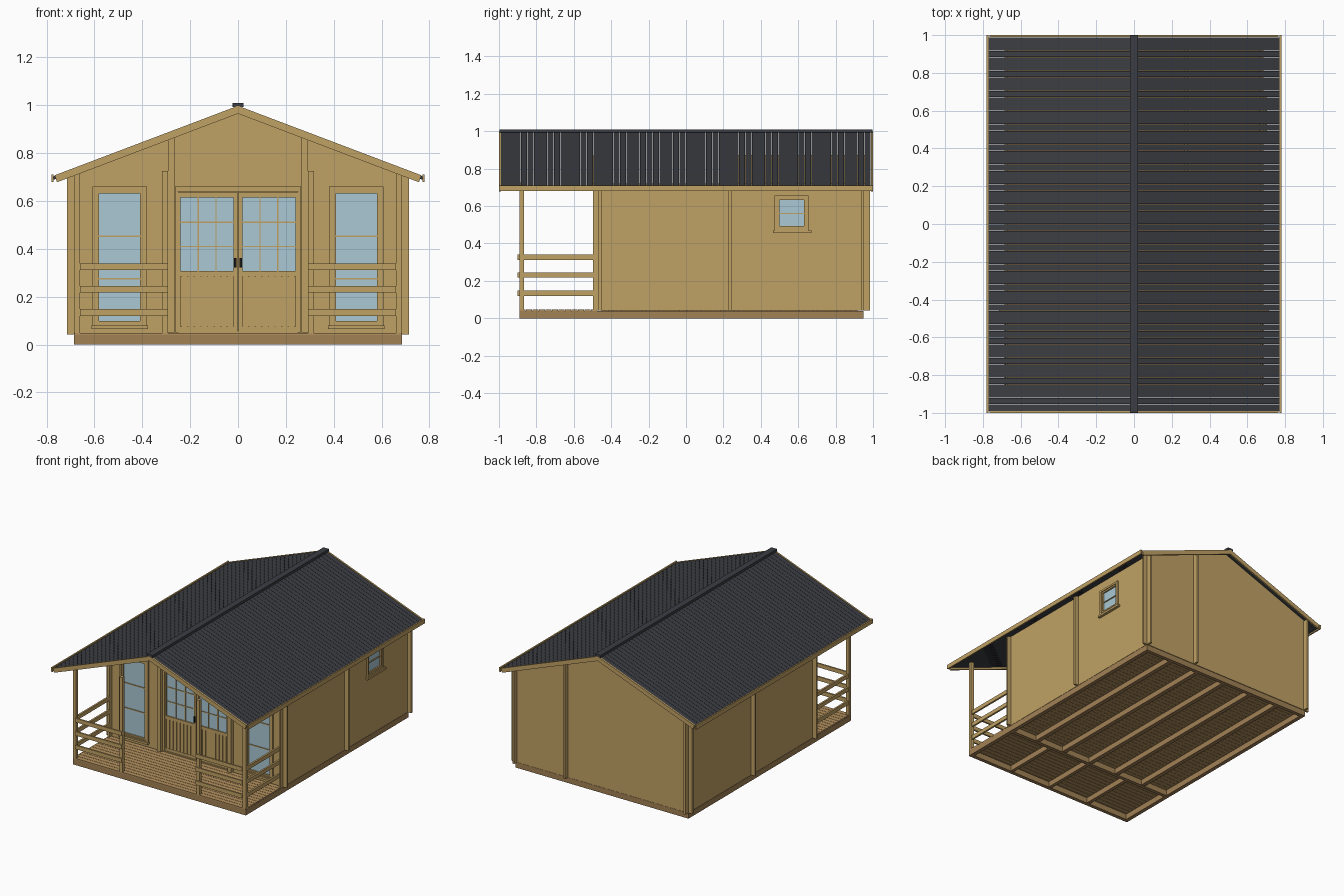
import bpy, bmesh

if "Cube" in bpy.data.objects:
    bpy.data.objects.remove(bpy.data.objects["Cube"])


def material(name, col):
    m = bpy.data.materials.new(name)
    m.diffuse_color = (*col, 1)
    m.use_nodes = True
    m.node_tree.nodes["Principled BSDF"].inputs["Base Color"].default_value = m.diffuse_color
    return m


WOOD = material("wood", (0.53, 0.36, 0.13))
BASE = material("base_wood", (0.36, 0.22, 0.09))
DECK = material("deck_wood", (0.45, 0.28, 0.11))
DARK = material("roofing", (0.045, 0.048, 0.057))
GLASS = material("glass", (0.40, 0.58, 0.66))
BLACK = material("handle_black", (0.01, 0.01, 0.01))

RIDGE, SLOPE, THICK = 0.995, 0.379, 0.014


def under(x):
    """Height of the roof underside at x."""
    return RIDGE - THICK - SLOPE * abs(x)


def prisms(name, items, mat):
    """items: (xz outline, y0, y1), all joined into one object."""
    bm = bmesh.new()
    for pts, y0, y1 in items:
        a = [bm.verts.new((x, y0, z)) for x, z in pts]
        b = [bm.verts.new((x, y1, z)) for x, z in pts]
        n = len(pts)
        bm.faces.new(a)
        bm.faces.new(b[::-1])
        for i in range(n):
            bm.faces.new((a[i], b[i], b[(i + 1) % n], a[(i + 1) % n]))
    bmesh.ops.recalc_face_normals(bm, faces=bm.faces)
    me = bpy.data.meshes.new(name)
    bm.to_mesh(me)
    bm.free()
    ob = bpy.data.objects.new(name, me)
    bpy.context.collection.objects.link(ob)
    if mat:
        me.materials.append(mat)
    return ob


def boxes(name, items, mat):
    """items: (x0, x1, y0, y1, z0, z1)."""
    return prisms(name, [([(a, e), (b, e), (b, f), (a, f)], c, d)
                         for a, b, c, d, e, f in items], mat)


def both(items):
    """Add the mirror image in x."""
    return items + [(-b, -a, *r) for a, b, *r in items]


def cut(ob, name, items):
    for i, it in enumerate(items):
        c = boxes(f"{name}_{i}", [it], None)
        c.hide_render = True
        c.hide_viewport = True
        m = ob.modifiers.new("opening", 'BOOLEAN')
        m.operation = 'DIFFERENCE'
        m.solver = 'EXACT'
        m.object = c


def ring(u0, u1, z0, z1, w, d0, d1):
    """Four boards around a rectangle; w is the board width."""
    return [(u0, u0 + w, d0, d1, z0, z1), (u1 - w, u1, d0, d1, z0, z1),
            (u0 + w, u1 - w, d0, d1, z0, z0 + w), (u0 + w, u1 - w, d0, d1, z1 - w, z1)]


# Foundation frame and joists
boxes("foundation_frame", both([(0.657, 0.685, -0.89, 0.95, 0, 0.04)]) + [
    (-0.657, 0.657, y, y + 0.026, 0, 0.04) for y in (-0.89, -0.475, 0.924)], BASE)
boxes("floor_joists", [(x - 0.015, x + 0.015, -0.449, 0.924, 0.002, 0.04)
                       for x in [-0.457 + 0.2285 * i for i in range(5)]], BASE)
boxes("porch_joists", [(x - 0.012, x + 0.012, -0.864, -0.475, 0.002, 0.04)
                       for x in (-0.33, 0, 0.33)], BASE)

# Floor boards with narrow gaps
P = 0.0352
boxes("porch_boards", [(-0.684, 0.684, -0.89 + i * P * 0.985, -0.89 + (i + 0.93) * P * 0.985, 0.04, 0.048)
                       for i in range(12)], DECK)
boxes("floor_boards", [(-0.67, 0.67, -0.453 + i * P, -0.453 + (i + 0.95) * P, 0.04, 0.05)
                       for i in range(39)], DECK)


# Log walls, crossing over at the corners
def gable(e):
    return [(-e, 0.042), (e, 0.042), (e, under(e)), (0, under(0)), (-e, under(e))]


front = prisms("front_wall", [(gable(0.715), -0.467, -0.453)], WOOD)
cut(front, "front_cutter", [(-0.25, 0.25, -0.6, -0.3, 0.052, 0.645),
                            (0.395, 0.595, -0.6, -0.3, 0.085, 0.645),
                            (-0.595, -0.395, -0.6, -0.3, 0.085, 0.645)])
prisms("back_wall", [(gable(0.715), 0.938, 0.952)], WOOD)
prisms("cross_partition", [(gable(0.715), 0.228, 0.242)], WOOD)
H = under(0.685)
right = boxes("right_wall", [(0.671, 0.685, -0.497, 0.985, 0.042, H)], WOOD)
cut(right, "side_cutter", [(0.6, 0.8, 0.485, 0.645, 0.48, 0.645)])
boxes("left_wall", [(-0.685, -0.671, -0.497, 0.985, 0.042, H)], WOOD)
boxes("rear_partition", [(0.268, 0.282, 0.242, 0.985, 0.042, under(0.282))], WOOD)
boxes("front_wall_stubs", both([(0.265, 0.293, -0.497, -0.467, 0.05, under(0.293))]), WOOD)

# Porch posts and rails
boxes("corner_posts", both([(0.66, 0.685, -0.89, -0.865, 0.048, 0.712)]), WOOD)
boxes("inner_posts", both([(0.293, 0.317, -0.89, -0.865, 0.048, 0.725)]), WOOD)
for i, z in enumerate((0.12, 0.217, 0.312)):
    boxes(f"porch_rails_{i}", both([(0.293, 0.66, -0.9, -0.888, z, z + 0.028),
                                    (0.667, 0.68, -0.87, -0.497, z, z + 0.028)]), WOOD)

# Double door: casing, leaves, muntins, slats, glass, handles
boxes("door_casing", both([(0.25, 0.264, -0.477, -0.445, 0.05, 0.66)]) + [
    (-0.25, 0.25, -0.477, -0.445, 0.64, 0.66), (-0.25, 0.25, -0.477, -0.445, 0.048, 0.056)], WOOD)
leaf = [(0.002, 0.018, -0.471, -0.451, 0.056, 0.638), (0.24, 0.25, -0.471, -0.451, 0.056, 0.638),
        (0.018, 0.24, -0.471, -0.451, 0.056, 0.075), (0.018, 0.24, -0.471, -0.451, 0.285, 0.307),
        (0.018, 0.24, -0.471, -0.451, 0.614, 0.638)]
boxes("door_leaves", both(leaf), WOOD)
boxes("door_muntins", both([(x - 0.003, x + 0.003, -0.468, -0.454, 0.307, 0.614) for x in (0.092, 0.166)] +
                           [(0.018, 0.24, -0.467, -0.455, z - 0.003, z + 0.003) for z in (0.41, 0.512)]), WOOD)
boxes("door_slats", both([(0.02 + i * 0.0275, 0.042 + i * 0.0275, -0.469, -0.455, 0.073, 0.287)
                          for i in range(8)] + [(0.018, 0.24, -0.464, -0.456, 0.073, 0.287)]), WOOD)
boxes("door_glass", both([(0.017, 0.241, -0.463, -0.459, 0.305, 0.616)]), GLASS)
boxes("door_handles", both([(0.007, 0.016, -0.482, -0.471, 0.322, 0.362)]), BLACK)

# Tall front windows
boxes("front_window_casing", both(ring(0.38, 0.608, 0.072, 0.66, 0.016, -0.477, -0.467)), WOOD)
boxes("front_window_sash", both(ring(0.394, 0.596, 0.083, 0.646, 0.015, -0.471, -0.447)), WOOD)
boxes("front_window_bars", both([(0.407, 0.583, -0.467, -0.453, z - 0.003, z + 0.003)
                                 for z in (0.275, 0.453)]), WOOD)
boxes("front_window_glass", both([(0.405, 0.585, -0.462, -0.458, 0.095, 0.635)]), GLASS)
boxes("front_window_sill", both([(0.376, 0.612, -0.485, -0.467, 0.065, 0.08)]), WOOD)


# Small window in the right wall
def side(name, items, mat):
    """Boxes given as (y0, y1, x0, x1, z0, z1)."""
    boxes(name, [(c, d, a, b, e, f) for a, b, c, d, e, f in items], mat)


side("side_window_casing", ring(0.474, 0.655, 0.468, 0.656, 0.014, 0.685, 0.696), WOOD)
side("side_window_sash", ring(0.486, 0.644, 0.481, 0.644, 0.013, 0.665, 0.69), WOOD)
side("side_window_bar", [(0.498, 0.632, 0.67, 0.686, 0.557, 0.563)], WOOD)
side("side_window_glass", [(0.497, 0.633, 0.676, 0.68, 0.492, 0.633)], GLASS)
side("side_window_sill", [(0.465, 0.672, 0.685, 0.704, 0.455, 0.469)], WOOD)

# Roof boards laid side by side, running from eave to ridge
N, E = 56, 0.77
step = 1.978 / N
for s, name in ((1, "right_roof_boards"), (-1, "left_roof_boards")):
    outline = [(0, RIDGE), (s * E, RIDGE - SLOPE * E), (s * E, under(E)), (0, under(0))]
    prisms(name, [(outline, -0.989 + i * step, -0.989 + (i + 0.95) * step) for i in range(N)], DARK)
boxes("ridge_cap", [(-0.022, 0.022, -0.998, 0.998, 0.992, 1.01)], DARK)

# Barge boards on the gable edges, fascia along the eaves
B = 0.766
chevron = [(0, RIDGE + 0.003), (B, RIDGE + 0.003 - SLOPE * B), (B - 0.01, RIDGE - 0.03 - SLOPE * (B - 0.01)),
           (0, 0.965), (0.01 - B, RIDGE - 0.03 - SLOPE * (B - 0.01)), (-B, RIDGE + 0.003 - SLOPE * B)]
prisms("barge_boards", [(chevron, -1, -0.989), (chevron, 0.989, 1)], WOOD)
boxes("eave_fascia", both([(0.77, 0.78, -1, 1, 0.68, 0.711)]), WOOD)
